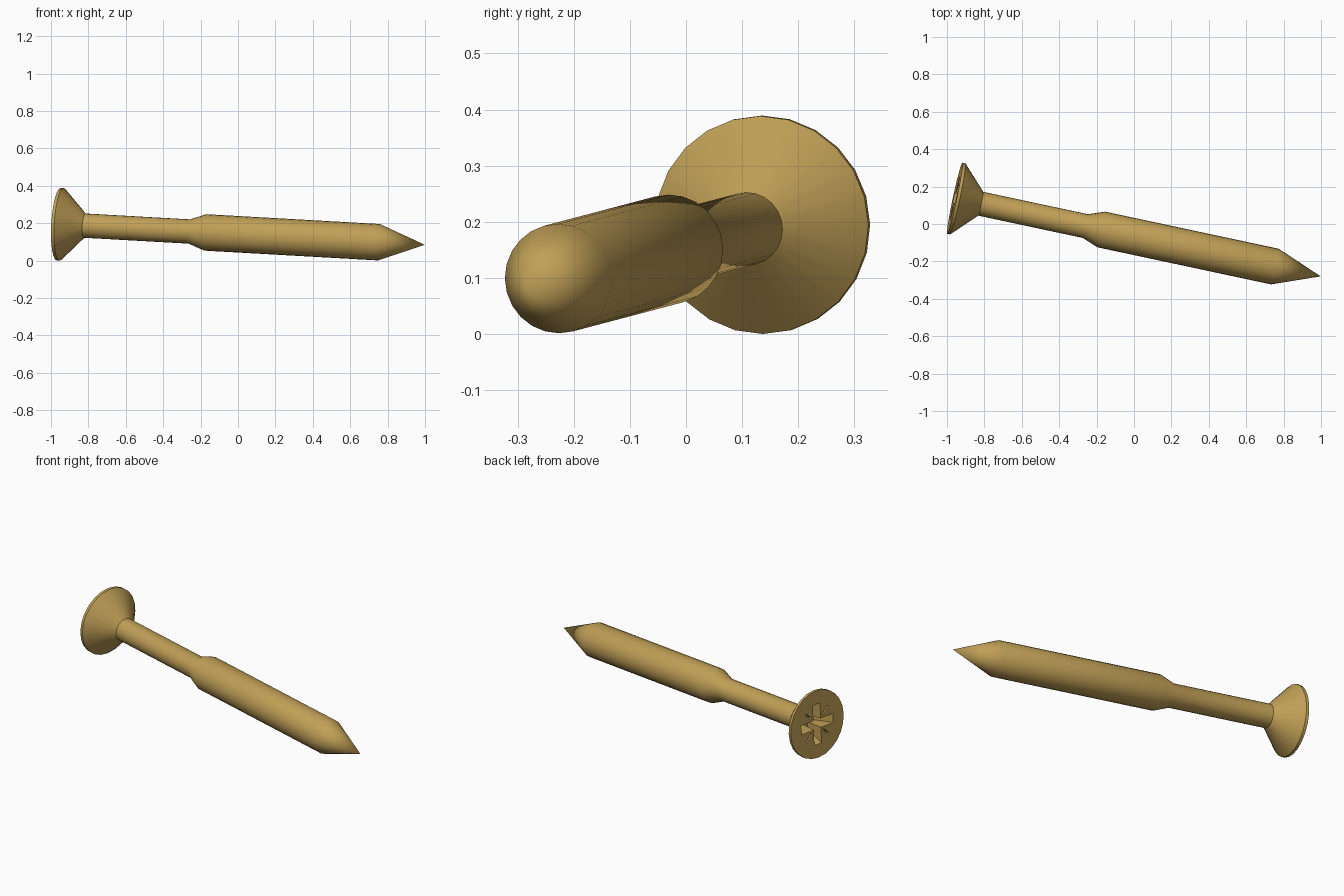
import bpy
import bmesh
from math import cos, sin, pi, radians
from mathutils import Vector, Matrix

if "Cube" in bpy.data.objects:
    bpy.data.objects.remove(bpy.data.objects["Cube"])

SIDES = 24
brass = bpy.data.materials.new("brass")
brass.use_nodes = True
brass.diffuse_color = (0.53, 0.35, 0.095, 1)
brass.node_tree.nodes["Principled BSDF"].inputs["Base Color"].default_value = brass.diffuse_color


def loft(bm, rings):
    """Bridge matching closed rings of points and cap both ends."""
    loops = [[bm.verts.new(p) for p in ring] for ring in rings]
    for a, b in zip(loops, loops[1:]):
        n = len(a)
        for i in range(n):
            j = (i + 1) % n
            bm.faces.new((a[i], a[j], b[j], b[i]))
    bm.faces.new(loops[0][::-1])
    bm.faces.new(loops[-1])


def finish(bm, name):
    bmesh.ops.remove_doubles(bm, verts=bm.verts, dist=1e-5)
    bmesh.ops.recalc_face_normals(bm, faces=bm.faces)
    mesh = bpy.data.meshes.new(name)
    bm.to_mesh(mesh)
    bm.free()
    mesh.materials.append(brass)
    obj = bpy.data.objects.new(name, mesh)
    bpy.context.collection.objects.link(obj)
    return obj


def circle(r, z):
    return [(r * cos(2 * pi * i / SIDES), r * sin(2 * pi * i / SIDES), z) for i in range(SIDES)]


def cross(length, width, z):
    """Twelve-cornered plus shape."""
    arm = [Vector((width, -width, z)), Vector((length, -width, z)), Vector((length, width, z))]
    return [Matrix.Rotation(k * pi / 2, 3, 'Z') @ p for k in range(4) for p in arm]


# Body turned from a profile: countersunk head, shank, shoulder, thick section
profile = [(0.1945, 0), (0.1945, 0.016), (0.065, 0.142), (0.065, 0.715),
           (0.0975, 0.802), (0.0975, 1.752)]
bm = bmesh.new()
loft(bm, [circle(r, z) for r, z in profile])
# Pointed tip replaces the end cap
end = max(bm.faces, key=lambda f: f.calc_center_median().z)
tip = bmesh.ops.poke(bm, faces=[end])["verts"][0]
tip.co.z = 2.004
screw = finish(bm, "screw_body")

# Tapered cross recess with four fine diagonal slots
bm = bmesh.new()
loft(bm, [cross(0.122, 0.027, -0.01), cross(0.06, 0.02, 0.1)])
for k in range(4):
    turn = Matrix.Rotation(radians(45 + 90 * k), 3, 'Z')
    loft(bm, [[turn @ Vector((x, y, z)) for x, y in
               ((0.06, -0.005), (0.115, -0.005), (0.115, 0.005), (0.06, 0.005))]
              for z in (-0.01, 0.02)])
cutter = finish(bm, "recess_cutter")
cutter.hide_render = True

cut = screw.modifiers.new("recess", 'BOOLEAN')
cut.operation = 'DIFFERENCE'
cut.solver = 'EXACT'
cut.object = cutter
bpy.ops.object.select_all(action='DESELECT')
screw.select_set(True)
bpy.context.view_layer.objects.active = screw
bpy.ops.object.modifier_apply(modifier=cut.name)
bpy.data.objects.remove(cutter)
bpy.ops.object.shade_smooth_by_angle(angle=radians(25))

# Lay the screw down, resting on head rim and point end
axis = Vector((0.976, -0.2085, -0.055))
turn = axis.to_track_quat('Z', 'Y').to_matrix()
screw.data.transform(turn.to_4x4())
low = min(v.co.z for v in screw.data.vertices)
left = min(v.co.x for v in screw.data.vertices)
screw.location = (-1 - left, 0.138, -low)
